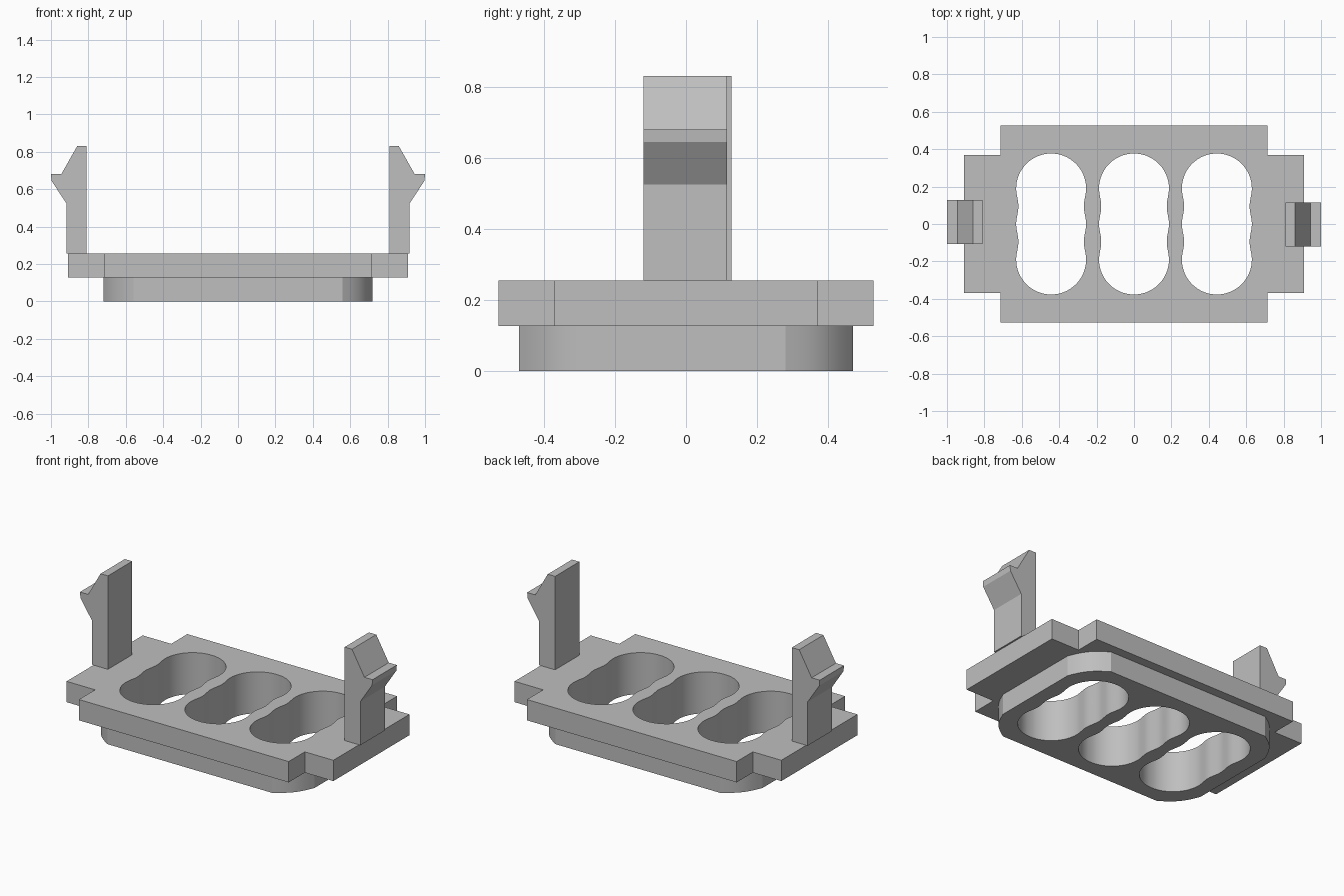
import bpy, bmesh, math
from mathutils import Vector

cube = bpy.data.objects.get("Cube")
if cube:
    bpy.data.objects.remove(cube, do_unlink=True)

# Single plain grey
GREY = (0.52, 0.52, 0.52, 1)
mat = bpy.data.materials.new("plain grey")
mat.use_nodes = True
mat.diffuse_color = GREY
mat.node_tree.nodes["Principled BSDF"].inputs["Base Color"].default_value = GREY


def extrude_loops(name, loops, offset):
    """Fill the outer loop minus the inner loops, and extrude by the offset."""
    bm = bmesh.new()
    for loop in loops:
        verts = [bm.verts.new(p) for p in loop]
        for a, b in zip(verts, verts[1:] + verts[:1]):
            bm.edges.new((a, b))
    bmesh.ops.triangle_fill(bm, use_beauty=True, edges=bm.edges[:])
    result = bmesh.ops.extrude_face_region(bm, geom=bm.faces[:], use_keep_orig=True)
    top = [g for g in result["geom"] if isinstance(g, bmesh.types.BMVert)]
    bmesh.ops.translate(bm, verts=top, vec=Vector(offset))
    bmesh.ops.recalc_face_normals(bm, faces=bm.faces[:])
    bmesh.ops.dissolve_limit(bm, angle_limit=0.001, verts=bm.verts[:], edges=bm.edges[:])
    mesh = bpy.data.meshes.new(name)
    bm.to_mesh(mesh)
    bm.free()
    mesh.materials.append(mat)
    obj = bpy.data.objects.new(name, mesh)
    bpy.context.collection.objects.link(obj)
    bpy.ops.object.select_all(action="DESELECT")
    obj.select_set(True)
    bpy.context.view_layer.objects.active = obj
    bpy.ops.object.shade_smooth_by_angle(angle=math.radians(20))
    return obj


def four_corners(quarter, z):
    """Mirror a quarter outline, listed from the +x side to the +y side."""
    half = quarter + [(-x, y) for x, y in reversed(quarter)]
    return [(x, y, z) for x, y in half + [(-x, -y) for x, y in half]]


def slot(cx, z):
    """Long opening with round ends and a gently scalloped middle."""
    radius, end, waist = 0.187, 0.19, 0.012
    quarter = []
    for i in range(10):
        y = end * (i + 0.5) / 10
        quarter.append((radius - waist * math.sin(math.pi * y / end) ** 2, y))
    for i in range(16):
        a = math.pi / 2 * i / 16
        quarter.append((radius * math.cos(a), end + radius * math.sin(a)))
    return [(x + cx, y, z) for x, y, z in four_corners(quarter, z)]


def slots(z):
    return [slot(cx, z) for cx in (-0.443, 0, 0.443)]


# Lower body with slightly bowed corner cuts
corner = []
for i in range(9):
    t = i / 8
    bow = 0.025 * math.sin(math.pi * t)
    corner.append((0.718 - 0.158 * t + bow * 0.77, 0.28 + 0.19 * t + bow * 0.64))
corner = [(min(x, 0.718), min(y, 0.47)) for x, y in corner]
extrude_loops("lower_body", [four_corners(corner, 0)] + slots(0), (0, 0, 0.127))

# Upper plate with notched corners
notch = [(0.908, 0.37), (0.714, 0.37), (0.714, 0.527)]
extrude_loops("upper_plate", [four_corners(notch, 0.127)] + slots(0.127), (0, 0, 0.128))

# Barbed snap clips standing on the two ends
clip = [(0.81, 0.255), (0.918, 0.255), (0.918, 0.525), (0.997, 0.645), (1.0, 0.68),
        (0.945, 0.68), (0.86, 0.83), (0.81, 0.83)]
for name, side, y in (("left_clip", 1, -0.12), ("right_clip", -1, -0.108)):
    extrude_loops(name, [[(side * x, y, z) for x, z in clip]], (0, 0.236, 0))
